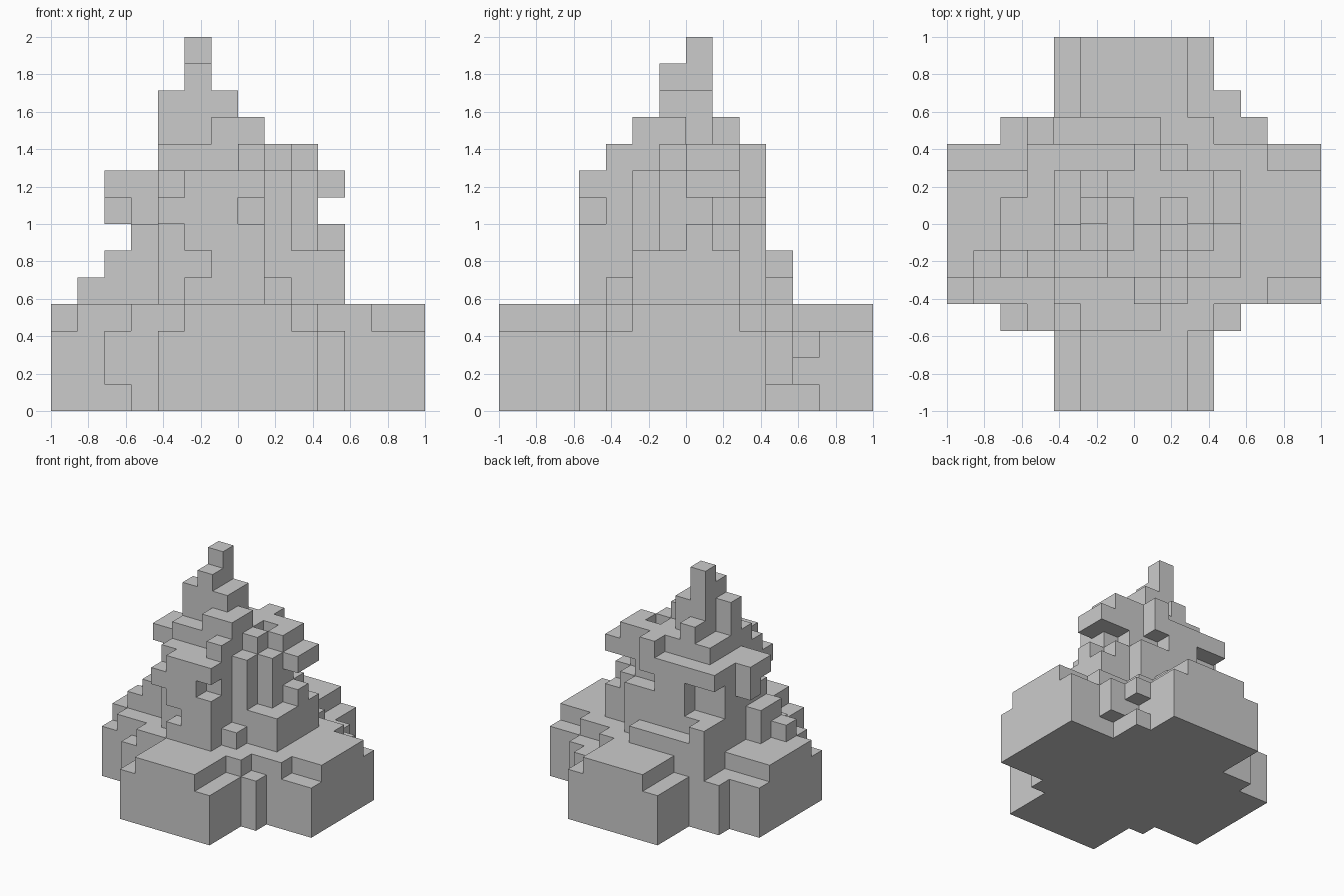
import bpy, bmesh

if "Cube" in bpy.data.objects:
    bpy.data.objects.remove(bpy.data.objects["Cube"])

U = 1 / 7  # size of one block


def blocks(*boxes):
    """Cells filled by boxes given as (x0, x1, y0, y1, z0, z1) in block units."""
    return {(x, y, z) for x0, x1, y0, y1, z0, z1 in boxes
            for x in range(x0, x1) for y in range(y0, y1) for z in range(z0, z1)}


parts = {}

# cross-shaped plinth: four wings, each with a stepped top layer
parts["plinth"] = blocks(
    (-7, 7, -3, 3, 0, 3), (-3, 3, -7, 7, 0, 3),
    (-7, 7, -2, 2, 3, 4), (-2, 2, -7, 7, 3, 4),
    (-4, 5, -3, 3, 3, 4), (-6, -4, -3, -2, 3, 4), (-3, 3, -4, 4, 3, 4))
parts["plinth"] -= blocks((-7, -4, 2, 3, 3, 4))

# small blocks filling the inner corners of the cross
parts["corner_blocks"] = blocks(
    (3, 4, -4, -3, 0, 3),
    (-4, -3, -4, -3, 0, 4), (-5, -4, -4, -3, 1, 3),
    (-5, -3, 3, 4, 0, 3), (-4, -3, 3, 4, 3, 6),
    (3, 4, 3, 5, 0, 1), (3, 5, 3, 4, 1, 3), (3, 4, 4, 5, 2, 3))

# main body
parts["body"] = blocks(
    (-4, 1, -2, 2, 4, 9), (-3, 1, -3, 3, 4, 8), (1, 2, -2, 3, 4, 8),
    (-3, 1, -3, 3, 8, 9), (1, 2, -2, 1, 8, 9), (-4, -3, 2, 3, 4, 6))
parts["body"] -= blocks((-4, -2, 2, 3, 6, 8), (0, 2, 2, 3, 7, 8),
                        (-4, -3, -2, -1, 7, 9))

# ragged front wall
parts["front_wall"] = blocks(
    (-2, 3, -4, -3, 4, 5), (-1, 1, -4, -3, 5, 6), (-2, 1, -4, -3, 6, 7),
    (-3, 0, -4, -3, 7, 8), (-2, 1, -4, -3, 8, 9), (1, 2, -3, -2, 4, 5))
parts["front_wall"] -= blocks((1, 3, -4, -3, 4, 5))

# right side block, column and overhang
parts["right_side"] = blocks(
    (2, 4, -2, 2, 4, 6), (2, 4, 0, 1, 6, 7), (2, 3, -1, 0, 6, 9),
    (2, 3, 0, 2, 6, 8), (1, 4, 0, 2, 8, 9), (1, 3, 1, 2, 9, 10),
    (2, 3, 0, 1, 9, 10), (1, 2, -1, 0, 9, 10))
parts["right_side"] -= blocks((2, 3, 1, 2, 7, 8))

# left side bumps and overhang
parts["left_side"] = blocks(
    (-6, -4, -2, -1, 4, 5), (-5, -4, -2, 0, 4, 6),
    (-5, -4, 0, 1, 7, 9), (-5, -4, -1, 0, 8, 9))

# back ledge and slab
parts["back_side"] = blocks(
    (-3, 1, 3, 4, 4, 5), (-4, 0, 2, 3, 8, 9), (0, 1, 2, 3, 8, 10))

# stepped spire
parts["spire"] = blocks(
    (-3, 1, -2, 2, 9, 10), (0, 1, -3, -2, 9, 10),
    (-1, 1, -2, 0, 10, 11), (-3, 0, -1, 0, 10, 12), (-2, 0, 0, 1, 10, 12),
    (-2, -1, 1, 2, 10, 11), (-2, -1, -1, 1, 12, 13), (-2, -1, 0, 1, 13, 14))

solid = set().union(*parts.values())


def face_corners(cell, axis, sign):
    """Four corners of one block side, wound so the normal points outward."""
    a, b = (axis + 1) % 3, (axis + 2) % 3
    loop = [(0, 0), (1, 0), (1, 1), (0, 1)]
    if sign < 0:
        loop.reverse()
    out = []
    for u, v in loop:
        p = list(cell)
        p[axis] += 1 if sign > 0 else 0
        p[a] += u
        p[b] += v
        out.append(tuple(p))
    return out


def build(name, cells):
    """Skin the cells, leaving out sides that touch any other block."""
    bm = bmesh.new()
    verts = {}
    for cell in sorted(cells):
        for axis in range(3):
            for sign in (-1, 1):
                near = list(cell)
                near[axis] += sign
                if tuple(near) in solid:
                    continue
                quad = []
                for p in face_corners(cell, axis, sign):
                    if p not in verts:
                        verts[p] = bm.verts.new([c * U for c in p])
                    quad.append(verts[p])
                bm.faces.new(quad)
    mesh = bpy.data.meshes.new(name)
    bm.to_mesh(mesh)
    bm.free()
    bpy.context.collection.objects.link(bpy.data.objects.new(name, mesh))


done = set()
for name, cells in parts.items():
    build(name, cells - done)
    done |= cells
